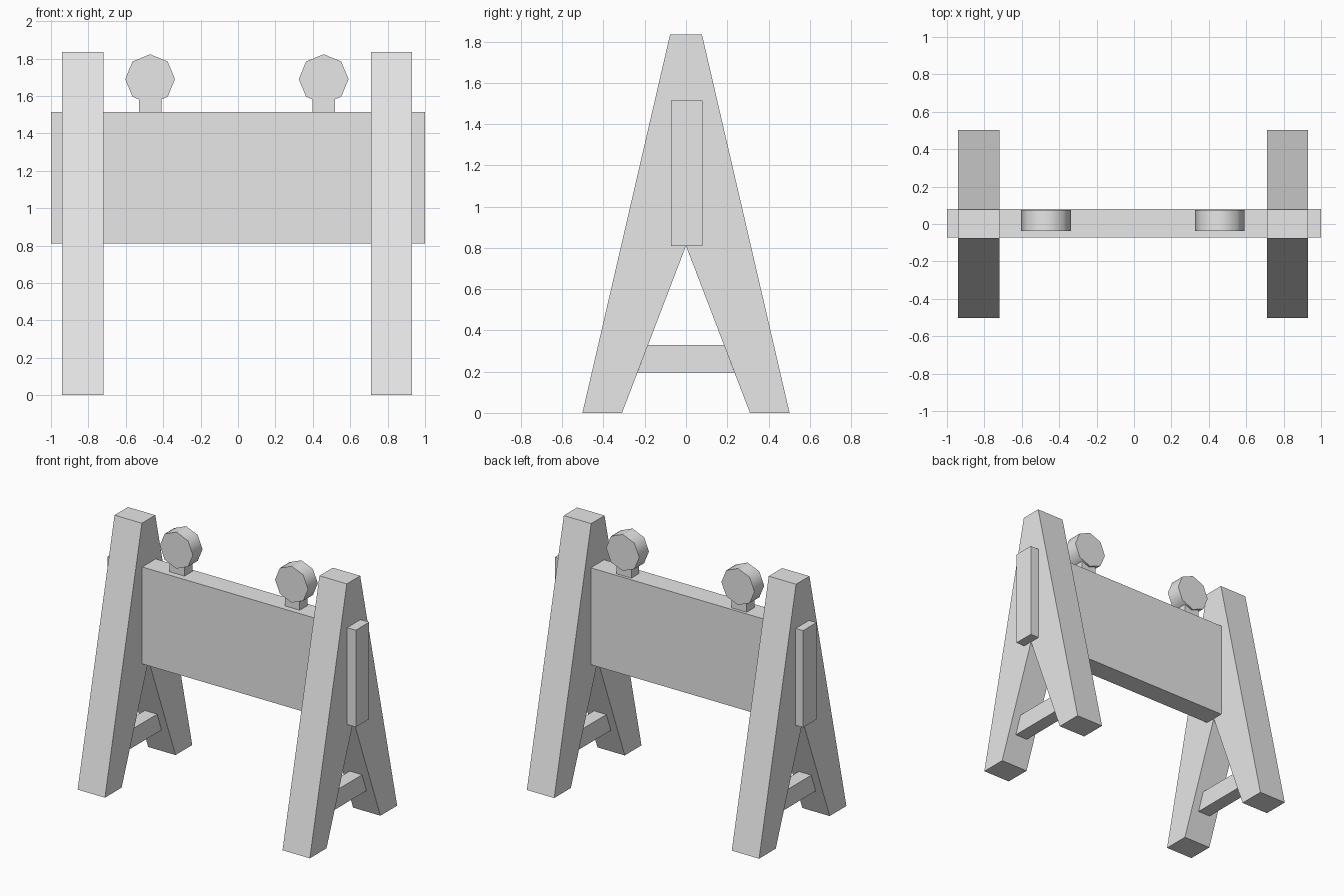
import bpy
import bmesh
from math import cos, sin, radians
from mathutils import Vector

cube = bpy.data.objects.get("Cube")
if cube:
    bpy.data.objects.remove(cube, do_unlink=True)

grey = bpy.data.materials.new("plain grey")
grey.use_nodes = True
colour = (0.8, 0.8, 0.8, 1)
grey.diffuse_color = colour
grey.node_tree.nodes["Principled BSDF"].inputs["Base Color"].default_value = colour


def prism(name, outline, direction):
    """Extrude a closed outline of 3D points along a direction."""
    mesh = bpy.data.meshes.new(name)
    bm = bmesh.new()
    face = bm.faces.new([bm.verts.new(p) for p in outline])
    new = bmesh.ops.extrude_face_region(bm, geom=[face])["geom"]
    bmesh.ops.translate(bm, vec=Vector(direction),
                        verts=[v for v in new if isinstance(v, bmesh.types.BMVert)])
    bmesh.ops.recalc_face_normals(bm, faces=bm.faces)
    bm.to_mesh(mesh)
    bm.free()
    mesh.materials.append(grey)
    obj = bpy.data.objects.new(name, mesh)
    bpy.context.collection.objects.link(obj)
    return obj


def box(name, x, y, z):
    outline = [(x[0], y[0], z[0]), (x[1], y[0], z[0]), (x[1], y[1], z[0]), (x[0], y[1], z[0])]
    return prism(name, outline, (0, 0, z[1] - z[0]))


# Wide board between the frames
box("board", (-1, 1), (-0.073, 0.081), (0.81, 1.515))

# A-shaped end frames, each with a thin cross brace
half = [(0.31, 0), (0.502, 0), (0.077, 1.835)]
profile = [(0, 0.81)] + half + [(-y, z) for y, z in reversed(half)]
brace = [(0.235, 0.195), (0.184, 0.33), (-0.184, 0.33), (-0.235, 0.195)]
for side, x in (("right", -0.83), ("left", 0.82)):
    prism(side + "_frame", [(x - 0.11, y, z) for y, z in profile], (0.22, 0, 0))
    prism(side + "_brace", [(x - 0.05, y, z) for y, z in brace], (0.1, 0, 0))

# Octagonal warning lamps on short posts
for side, x in (("right", -0.47), ("left", 0.458)):
    box(side + "_lamp_post", (x - 0.06, x + 0.06), (-0.03, 0.06), (1.51, 1.6))
    rim = [(x + 0.133 * cos(radians(a)), -0.038, 1.69 + 0.133 * sin(radians(a)))
           for a in range(0, 360, 45)]
    lamp = prism(side + "_lamp", rim, (0, 0.112, 0))
    bpy.ops.object.select_all(action="DESELECT")
    lamp.select_set(True)
    bpy.context.view_layer.objects.active = lamp
    bpy.ops.object.shade_smooth_by_angle(angle=radians(60))
